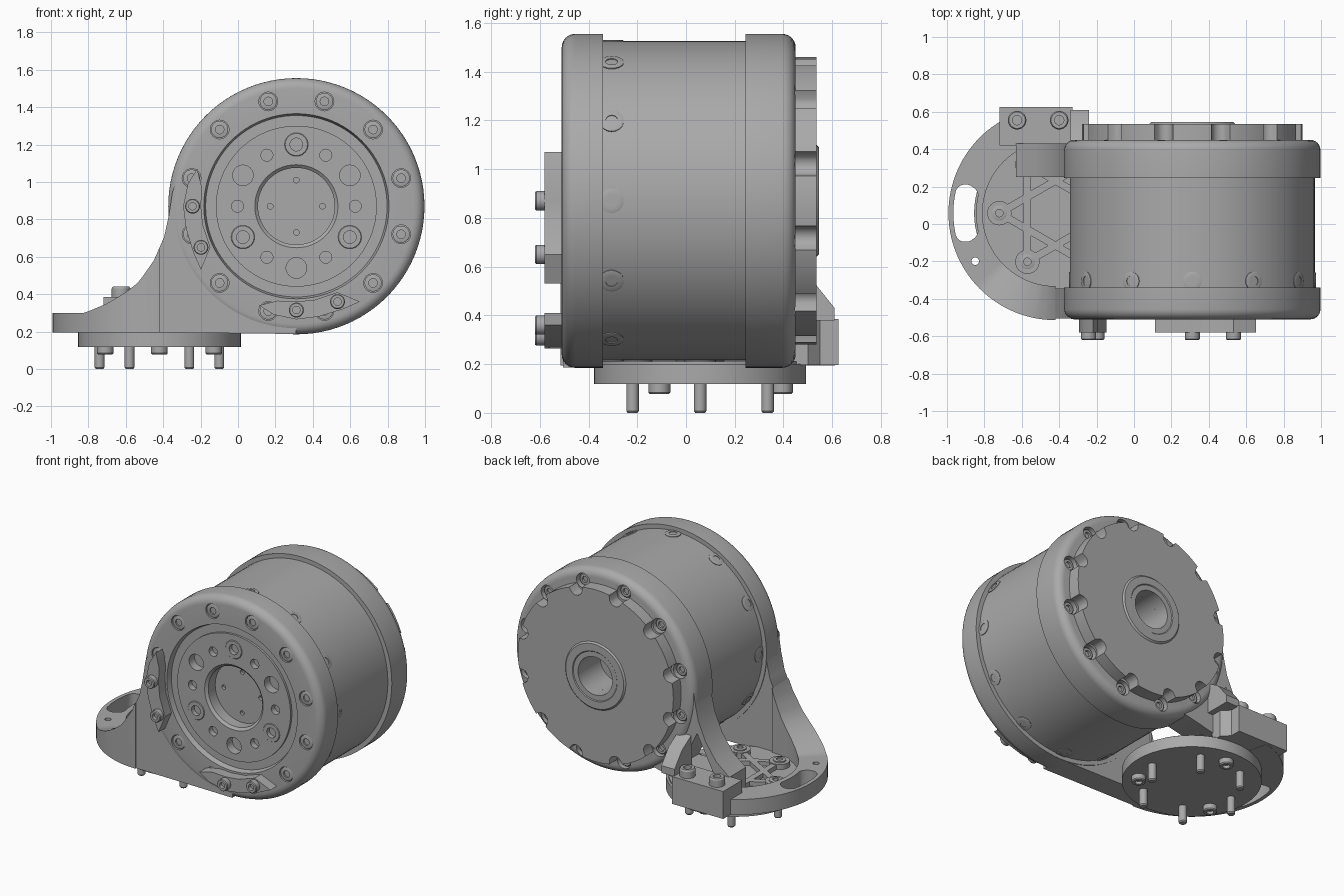
import bpy, bmesh, math
from mathutils import Vector, Matrix

if "Cube" in bpy.data.objects:
    bpy.data.objects.remove(bpy.data.objects["Cube"])

grey = bpy.data.materials.new("machined_grey")
grey.use_nodes = True
tone = (0.4, 0.4, 0.4, 1)
grey.diffuse_color = tone
grey.node_tree.nodes["Principled BSDF"].inputs["Base Color"].default_value = tone

X, Y, Z = Vector((1, 0, 0)), Vector((0, 1, 0)), Vector((0, 0, 1))
DRUM = Vector((0.312, 0, 0.87))
FOOT = Vector((-0.42, 0.058, 0))


def polar(r, degrees):
    a = math.radians(degrees)
    return r * math.cos(a), r * math.sin(a)


def on_drum(r, degrees, y):
    x, z = polar(r, degrees)
    return DRUM + Vector((x, y, z))


def on_foot(r, degrees, z):
    x, y = polar(r, degrees)
    return FOOT + Vector((x, y, z))


def finish(bm, name):
    bmesh.ops.recalc_face_normals(bm, faces=bm.faces)
    me = bpy.data.meshes.new(name)
    bm.to_mesh(me)
    bm.free()
    me.materials.append(grey)
    me.shade_smooth()
    me.set_sharp_from_angle(angle=math.radians(30))
    ob = bpy.data.objects.new(name, me)
    bpy.context.scene.collection.objects.link(ob)
    return ob


def frame(loc, axis):
    return Matrix.Translation(loc) @ Z.rotation_difference(axis).to_matrix().to_4x4()


def lathe(name, profile, loc, axis, steps=24):
    """Spin (radius, height) points round an axis."""
    bm = bmesh.new()
    vs = [bm.verts.new((r, 0, h)) for r, h in profile]
    es = [bm.edges.new(p) for p in zip(vs, vs[1:])]
    bmesh.ops.spin(bm, geom=vs + es, cent=(0, 0, 0), axis=Z,
                   angle=math.tau, steps=steps, use_duplicate=False)
    bmesh.ops.remove_doubles(bm, verts=bm.verts, dist=1e-5)
    bm.transform(frame(loc, axis))
    return finish(bm, name)


def disc(name, loc, axis, r, h, steps=24):
    return lathe(name, [(0, 0), (r, 0), (r, h), (0, h)], loc, axis, steps)


def screw(name, loc, axis, r, h, depth):
    return lathe(name, [(0, 0), (r, 0), (r, h * 0.85), (r * 0.88, h), (r * 0.5, h),
                        (r * 0.5, h - depth), (0, h - depth)], loc, axis, 18)


def prism(name, points, origin, u, v, start, end):
    """Extrude a polygon drawn in the u, v plane along the third axis."""
    w = Vector((1, 1, 1)) - u - v
    bm = bmesh.new()
    a, b = ([bm.verts.new(origin + u * p + v * q + w * t) for p, q in points]
            for t in (start, end))
    bm.faces.new(a)
    bm.faces.new(b)
    for i in range(len(a)):
        j = (i + 1) % len(a)
        bm.faces.new((a[i], a[j], b[j], b[i]))
    return finish(bm, name)


def band(name, samples, loc, axis, closed):
    """Sweep a box section given by outer point, inner point, bottom, top."""
    bm = bmesh.new()
    rows = [[bm.verts.new((*p, h)) for p, h in ((o, lo), (o, hi), (i, hi), (i, lo))]
            for o, i, lo, hi in samples]
    pairs = list(zip(rows, rows[1:]))
    if closed:
        pairs.append((rows[-1], rows[0]))
    else:
        bm.faces.new(rows[0])
        bm.faces.new(rows[-1])
    for p, q in pairs:
        for k in range(4):
            m = (k + 1) % 4
            bm.faces.new((p[k], p[m], q[m], q[k]))
    bm.transform(frame(loc, axis))
    return finish(bm, name)


def cut(target, cutters):
    bpy.ops.object.select_all(action='DESELECT')
    for c in cutters:
        c.hide_render = True
        c.select_set(True)
    bpy.context.view_layer.objects.active = cutters[0]
    if len(cutters) > 1:
        bpy.ops.object.join()
    mod = target.modifiers.new("cut", 'BOOLEAN')
    mod.operation, mod.solver, mod.object = 'DIFFERENCE', 'EXACT', cutters[0]
    bpy.context.view_layer.objects.active = target
    bpy.ops.object.modifier_apply(modifier="cut")
    bpy.data.objects.remove(cutters[0])
    target.data.set_sharp_from_angle(angle=math.radians(30))


# Drum: recessed hub, rounded front flange, body and rounded back cover
fillet = [polar(0.055, a) for a in range(0, 91, 15)]
front_round = [(0.63 + c, -0.455 - s) for c, s in reversed(fillet)]
back_round = [(0.63 + c, 0.395 + s) for c, s in fillet]
profile = [(0, -0.4), (0.205, -0.4), (0.205, -0.475), (0.222, -0.49), (0.43, -0.49),
           (0.43, -0.475), (0.485, -0.475), (0.495, -0.51)] + front_round + [
           (0.685, -0.34), (0.655, -0.34), (0.655, 0.245), (0.685, 0.245)] + back_round + [
           (0.13, 0.45), (0.13, 0.3), (0, 0.3)]
drum = lathe("drum_housing", profile, DRUM, Y, 96)

rim_angles = range(15, 360, 30)
holes = [disc("hole", on_drum(0.58, a, -0.49), -Y, 0.05, 0.1) for a in rim_angles]
holes += [disc("groove", on_drum(0.6, a, 0.4), Y, 0.05, 0.1) for a in rim_angles]
for a in range(0, 360, 60):
    holes.append(disc("hole", on_drum(0.33, a + 30, -0.43), -Y, 0.055, 0.1))
    holes.append(disc("hole", on_drum(0.315, a, -0.45), -Y, 0.032, 0.1))
for a in range(0, 360, 90):
    holes.append(disc("hole", on_drum(0.14, a, -0.38), -Y, 0.015, 0.05))
cut(drum, holes)

# Screws in the flange, the back cover, the hub and round the body
for a in rim_angles:
    screw("flange_screw", on_drum(0.58, a, -0.49), -Y, 0.046, 0.015, 0.01)
    screw("cover_screw", on_drum(0.6, a, 0.4), Y, 0.042, 0.03, 0.015)
for a in (90, 210, 330):
    screw("hub_screw", on_drum(0.33, a, -0.43), -Y, 0.068, 0.064, 0.03)
for a in range(0, 360, 30):
    c, s = polar(1, a)
    screw("body_screw", on_drum(0.645, a, -0.305), Vector((c, 0, s)), 0.05, 0.015, 0.004)


# Scalloped back plate with a central ring
def scallop(degrees):
    s = math.radians((degrees % 30) - 15) * 0.59
    return 0.585 - math.sqrt(0.0026 - s * s) if abs(s) < 0.05 else 0.59


band("back_plate", [(polar(scallop(a), a), polar(0.13, a), 0.445, 0.535)
                    for a in range(360)], DRUM, Y, True)
lathe("back_ring", [(0.13, 0.5), (0.13, 0.54), (0.165, 0.54), (0.17, 0.545), (0.22, 0.545),
                    (0.23, 0.535), (0.23, 0.5), (0.13, 0.5)], DRUM, Y, 48)

# Two crescent clamps with screws on the front flange
crescent = [(-0.53, 0.2), (-0.58, 0.12), (-0.605, 0), (-0.59, -0.12), (-0.55, -0.25),
            (-0.51, -0.34), (-0.46, -0.22), (-0.5, -0.1), (-0.51, 0), (-0.505, 0.1)]
for side, turn in (("side", 0), ("lower", 90)):
    m = Matrix.Rotation(math.radians(turn), 2)
    prism(side + "_clamp", [m @ Vector(p) for p in crescent], DRUM, X, Z, -0.58, -0.5)
    for p in ((-0.555, 0), (-0.51, -0.22)):
        x, z = m @ Vector(p)
        screw(side + "_clamp_screw", DRUM + Vector((x, -0.58, z)), -Y, 0.04, 0.04, 0.025)

# Front wall sweeping from the drum to the foot, following the flange edge
slope = [(-1.01, 0.3), (-0.82, 0.3), (-0.7, 0.35), (-0.6, 0.41), (-0.53, 0.465),
         (-0.45, 0.58), (-0.395, 0.706), (-0.37, 0.82), (-0.35, 0.95)]


def slope_height(x):
    for (x0, z0), (x1, z1) in zip(slope, slope[1:]):
        if x <= x1:
            return z0 + (z1 - z0) * (x - x0) / (x1 - x0)
    return slope[-1][1]


edge = FOOT.x
drum_side = [on_drum(0.645, a, 0).xz for a in range(165, 271, 5)]
wall = [(edge, 0.195), (edge, slope_height(edge))] + slope[6:] + drum_side + [(0.31, 0.187)]
prism("front_wall", wall, Vector(), X, Z, -0.505, -0.345)

# Foot rim following the slope at the front, with a curved round-ended slot
samples = []
for a in range(105, 271, 3):
    outer, inner = polar(0.572, a), polar(0.39, a)
    top = slope_height(FOOT.x + outer[0]) if a > 180 else 0.3
    samples.append((outer, inner, 0.195, top))
rim = band("foot_rim", samples, FOOT, Z, False)
slot_samples = []
for a in range(162, 199):
    half = 0.06 * math.sqrt(1.02 - max(0, abs(a - 180) / 6 - 2) ** 2)
    slot_samples.append((polar(0.485 + half, a), polar(0.485 - half, a), 0.1, 0.4))
slot = band("slot", slot_samples, FOOT, Z, False)
cut(rim, [slot, disc("hole", on_foot(0.5, 211, 0.1), Z, 0.02, 0.4)])

# Round base plate, bosses, ribs and pins
disc("base_plate", FOOT + Z * 0.118, Z, 0.435, 0.082, 72)
disc("foot_floor", FOOT + Z * 0.19, Z, 0.42, 0.02, 72)
for a in range(0, 360, 60):
    disc("foot_boss", on_foot(0.3, a, 0.2), Z, 0.065, 0.045)
    screw("foot_screw", on_foot(0.3, a, 0.24), Z, 0.04, 0.015, 0.012)
    lathe("base_pin", [(0, 0), (0.02, 0), (0.026, 0.008), (0.026, 0.13), (0, 0.13)],
          on_foot(0.32, a, 0), Z, 16)
    p, q = on_foot(0.3, a, 0), on_foot(0.3, a + 120, 0)
    n = Z.cross(q - p).normalized() * 0.02
    prism("foot_rib", [v.xy for v in (p - n, q - n, q + n, p + n)],
          Vector(), X, Y, 0.2, 0.24)
for a in (90, 210, 330):
    screw("base_bolt", on_foot(0.335, a, 0.12), -Z, 0.045, 0.042, 0.02)

# Back arm with a triangular opening, mounting block, gusset and bolts
arm = [(-0.63, 0.24), (-0.63, 0.385)] + slope[4:] + drum_side[:-6] + [(-0.33, 0.24)]
opening = [(-0.51, 0.38), (-0.385, 0.62), (-0.27, 0.38)]
cut(prism("back_arm", arm, Vector(), X, Z, 0.25, 0.43),
    [prism("opening", opening, Vector(), X, Z, 0.2, 0.5)])
block = [(-0.72, 0.42), (-0.72, 0.625), (-0.33, 0.625), (-0.33, 0.55),
         (-0.28, 0.5), (-0.28, 0.42)]
prism("mounting_block", block, Vector(), X, Y, 0.197, 0.385)
gusset = [(0.42, 0.38), (0.61, 0.38), (0.61, 0.43), (0.53, 0.53), (0.42, 0.6)]
prism("plate_gusset", gusset, Vector(), Y, Z, -0.34, -0.24)
for x in (-0.625, -0.4):
    screw("block_bolt", Vector((x, 0.555, 0.38)), Z, 0.05, 0.06, 0.03)
